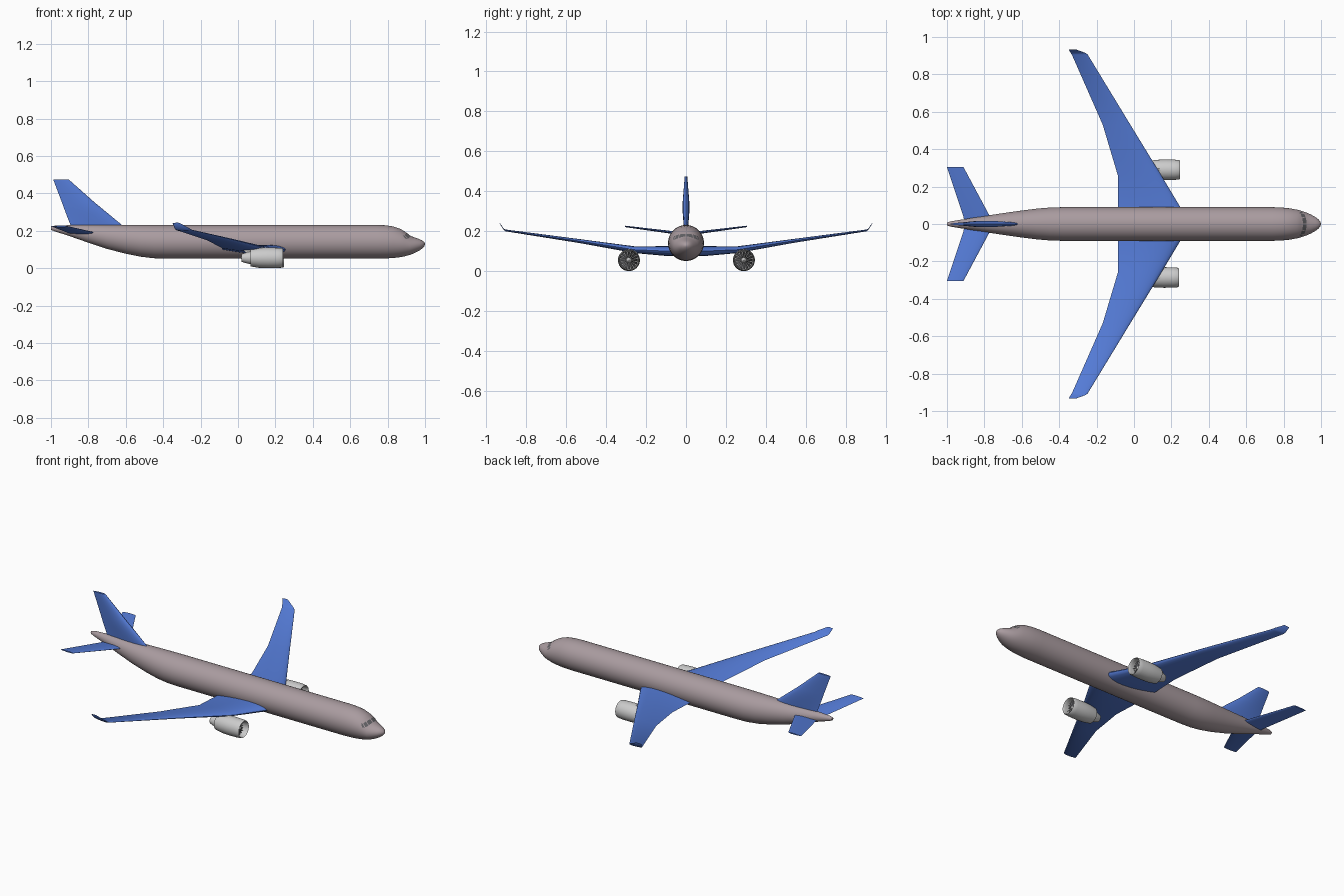
import bpy, bmesh, math
from mathutils import Vector

if "Cube" in bpy.data.objects:
    bpy.data.objects.remove(bpy.data.objects["Cube"])


def material(name, rgb):
    m = bpy.data.materials.new(name)
    m.diffuse_color = (*rgb, 1)
    m.use_nodes = True
    m.node_tree.nodes["Principled BSDF"].inputs["Base Color"].default_value = m.diffuse_color
    return m


BODY = material("mauve_grey", (0.40, 0.33, 0.35))
BLUE = material("wing_blue", (0.09, 0.20, 0.68))
DARK = material("dark_glass", (0.12, 0.12, 0.13))


def finish(name, verts, faces, mat=None, mirror=False, angle=35):
    me = bpy.data.meshes.new(name)
    me.from_pydata([tuple(v) for v in verts], [], faces)
    bm = bmesh.new()
    bm.from_mesh(me)
    bmesh.ops.recalc_face_normals(bm, faces=bm.faces)
    bm.to_mesh(me)
    bm.free()
    ob = bpy.data.objects.new(name, me)
    bpy.context.collection.objects.link(ob)
    if mat:
        me.materials.append(mat)
    if mirror:
        mod = ob.modifiers.new("mirror", 'MIRROR')
        mod.use_axis = (False, True, False)
    bpy.ops.object.select_all(action='DESELECT')
    ob.select_set(True)
    bpy.context.view_layer.objects.active = ob
    bpy.ops.object.shade_smooth_by_angle(angle=math.radians(angle))
    return ob


def loft(name, rings, mat=None, caps=(True, True), **kw):
    n = len(rings[0])
    verts = [p for r in rings for p in r]
    faces = []
    for i in range(len(rings) - 1):
        for j in range(n):
            k = (j + 1) % n
            faces.append((i*n + j, i*n + k, (i+1)*n + k, (i+1)*n + j))
    if caps[0]:
        faces.append(tuple(range(n)))
    if caps[1]:
        faces.append(tuple(range(len(verts) - n, len(verts))))
    return finish(name, verts, faces, mat, **kw)


# Fuselage stations: x, bottom z, top z, half width
STATIONS = [
    (-1.00, 0.205, 0.222, 0.008), (-0.98, 0.197, 0.227, 0.014),
    (-0.90, 0.171, 0.230, 0.027), (-0.80, 0.136, 0.231, 0.043),
    (-0.70, 0.103, 0.231, 0.058), (-0.60, 0.077, 0.231, 0.072),
    (-0.52, 0.061, 0.231, 0.082), (-0.45, 0.053, 0.231, 0.088),
    (-0.38, 0.051, 0.231, 0.090), (0.74, 0.051, 0.231, 0.090),
    (0.79, 0.052, 0.229, 0.088), (0.83, 0.054, 0.223, 0.084),
    (0.87, 0.059, 0.209, 0.077), (0.89, 0.063, 0.197, 0.072),
    (0.92, 0.071, 0.173, 0.062), (0.945, 0.081, 0.164, 0.051),
    (0.97, 0.094, 0.155, 0.037), (0.985, 0.105, 0.148, 0.026),
    (0.996, 0.117, 0.139, 0.013), (1.00, 0.126, 0.130, 0.002)]


def skin(x, t, off=0.0):
    """Point on the fuselage skin; t is the angle from the top."""
    for a, b in zip(STATIONS, STATIONS[1:]):
        if x <= b[0]:
            break
    f = (x - a[0]) / (b[0] - a[0])
    lo, hi, w = [a[i] + f * (b[i] - a[i]) for i in (1, 2, 3)]
    return Vector((x, (w + off) * math.sin(t),
                   (lo + hi) / 2 + ((hi - lo) / 2 + off) * math.cos(t)))


SEG = 64
loft("fuselage", [[skin(s[0], 2 * math.pi * j / SEG) for j in range(SEG)]
                  for s in STATIONS], BODY)

# Cockpit windows: panes given by corners (x, degrees from top)
PANES = [((0.923, 3), (0.919, 34), (0.900, 26), (0.904, 3)),
         ((0.918, 38), (0.909, 55), (0.891, 45), (0.898, 30)),
         ((0.907, 59), (0.893, 64), (0.882, 51), (0.889, 49))]
verts, faces, N = [], [], 4
for pane in PANES:
    a, b, c, d = [Vector(p) for p in pane]
    base = len(verts)
    for i in range(N + 1):
        for j in range(N + 1):
            p = a.lerp(b, i / N).lerp(d.lerp(c, i / N), j / N)
            verts.append(skin(p.x, math.radians(p.y), 0.0012))
    for i in range(N):
        for j in range(N):
            q = base + i * (N + 1) + j
            faces.append((q, q + 1, q + N + 2, q + N + 1))
finish("cockpit_windows", verts, faces, DARK, mirror=True)


def airfoil(le, te, thick, n=12):
    """Chord positions and half thicknesses around a wing section."""
    out = []
    for i in range(2 * n):
        a = math.pi * i / n
        u = (1 - math.cos(a)) / 2
        h = 2.6 * (math.sqrt(u) * (1 - u)) * thick / 2
        out.append((le + (te - le) * u, h if i <= n else -h))
    return out


# Main wing: y, leading x, trailing x, z, thickness; the last ones form the winglet
WING = [(0.0, 0.300, -0.085, 0.100, 0.050), (0.09, 0.248, -0.085, 0.100, 0.050),
        (0.255, 0.149, -0.085, 0.107, 0.034), (0.53, -0.019, -0.167, 0.150, 0.020),
        (0.905, -0.247, -0.332, 0.204, 0.009), (0.914, -0.257, -0.338, 0.211, 0.007),
        (0.934, -0.312, -0.350, 0.241, 0.004)]
loft("main_wing", [[(x, y, z + h) for x, h in airfoil(le, te, t)]
                   for y, le, te, z, t in WING], BLUE, caps=(False, True), mirror=True)

# Tailplane
TAIL = [(0.0, -0.748, -0.905, 0.184, 0.016), (0.04, -0.77, -0.912, 0.190, 0.015),
        (0.305, -0.912, -1.0, 0.224, 0.007)]
loft("tailplane", [[(x, y, z + h) for x, h in airfoil(le, te, t)]
                   for y, le, te, z, t in TAIL], BLUE, caps=(False, True), mirror=True)

# Tail fin: z, leading x, trailing x, thickness
FIN = [(0.205, -0.59, -0.885, 0.020), (0.232, -0.622, -0.896, 0.024),
       (0.29, -0.692, -0.919, 0.033), (0.35, -0.765, -0.941, 0.033),
       (0.474, -0.905, -0.988, 0.013)]
loft("tail_fin", [[(x, h, z) for x, h in airfoil(le, te, t)]
                  for z, le, te, t in FIN], BLUE)


def revolve(name, profile, centre, seg=40, mat=None, caps=(False, False)):
    cx, cy, cz = centre
    rings = [[(cx + x, cy + r * math.cos(2 * math.pi * j / seg),
               cz + r * math.sin(2 * math.pi * j / seg)) for j in range(seg)]
             for x, r in profile]
    return loft(name, rings, mat, caps)


# Engines: cowl with hollow intake, exhaust core, fan, spinner and pylon
COWL = [(0.198, 0.001), (0.198, 0.045), (0.225, 0.045), (0.239, 0.046), (0.244, 0.049),
        (0.238, 0.052), (0.215, 0.054), (0.165, 0.055), (0.115, 0.053),
        (0.072, 0.046), (0.072, 0.042), (0.085, 0.040), (0.085, 0.001)]
CORE = [(0.09, 0.035), (0.065, 0.033), (0.045, 0.028), (0.024, 0.021),
        (0.024, 0.017), (0.030, 0.014), (0.018, 0.002)]
SPINNER = [(0.198, 0.015), (0.210, 0.012), (0.220, 0.007), (0.225, 0.001)]
for side, cy, cx in (("left", 0.290, 0.002), ("right", -0.286, -0.004)):
    c = (cx, cy, 0.055)
    revolve(side + "_engine_cowl", COWL, c, caps=(True, True))
    revolve(side + "_engine_exhaust", CORE, c, caps=(True, True))
    revolve(side + "_engine_spinner", SPINNER, c, 24, caps=(True, True))
    verts, faces = [], []
    for k in range(16):
        a = 2 * math.pi * k / 16
        for r, da, x in ((0.012, -0.12, 0.202), (0.044, -0.14, 0.202),
                         (0.044, 0.14, 0.214), (0.012, 0.12, 0.210)):
            verts.append((cx + x, cy + r * math.cos(a + da), c[2] + r * math.sin(a + da)))
        faces.append(tuple(range(4 * k, 4 * k + 4)))
    finish(side + "_engine_fan", verts, faces, DARK)
    loft(side + "_engine_pylon",
         [[(x, cy + h, z) for x, h in airfoil(le, te, 0.014)]
          for z, le, te in ((0.075, 0.18, 0.05), (0.106, 0.165, 0.02), (0.113, 0.12, 0.02))])
